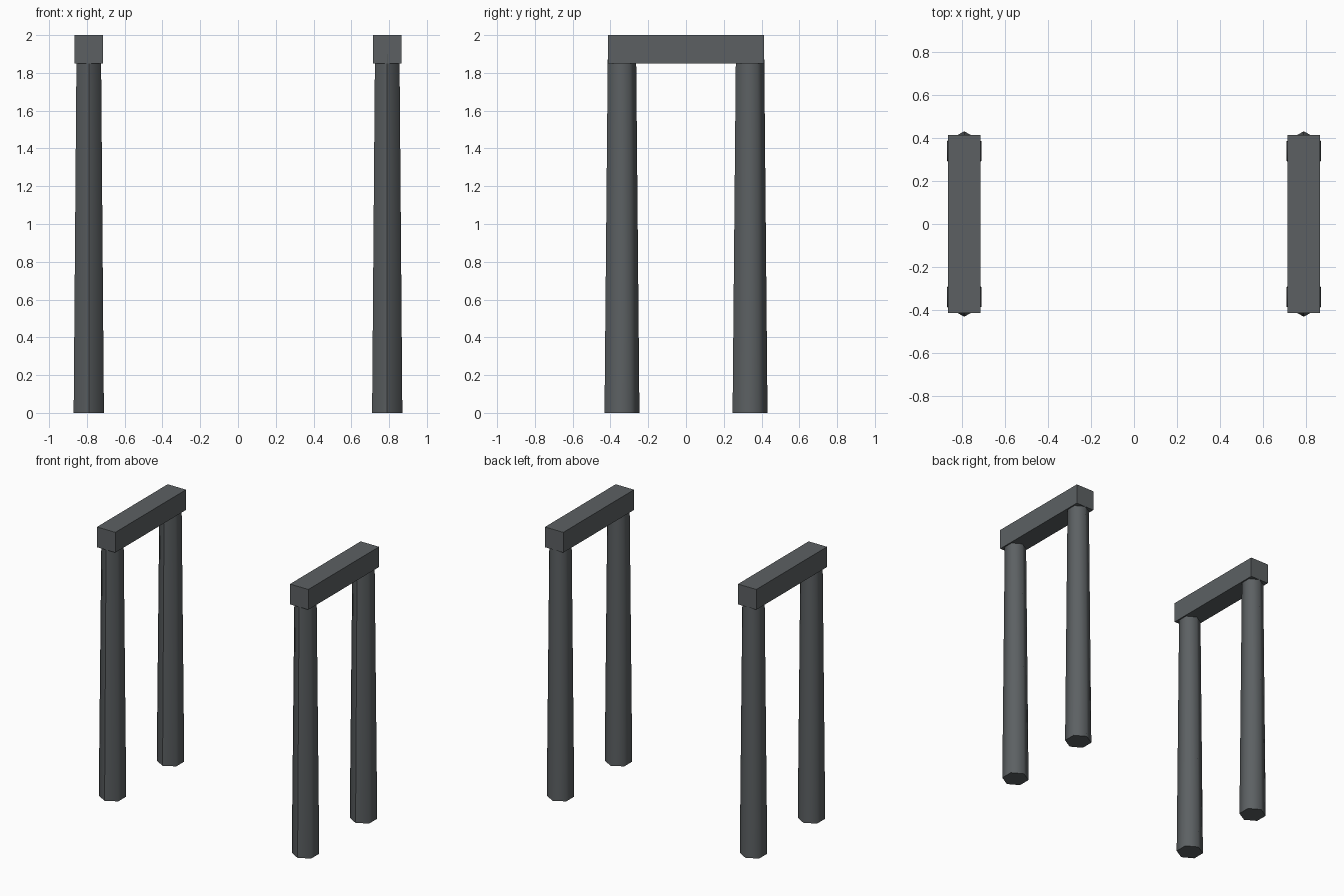
import bpy, bmesh, math
from mathutils import Matrix

if "Cube" in bpy.data.objects:
    bpy.data.objects.remove(bpy.data.objects["Cube"])

stone = bpy.data.materials.new("dark_grey_stone")
stone.diffuse_color = (0.107, 0.118, 0.124, 1)
stone.use_nodes = True
stone.node_tree.nodes["Principled BSDF"].inputs["Base Color"].default_value = stone.diffuse_color


def finish(name, bm, location):
    mesh = bpy.data.meshes.new(name)
    bm.to_mesh(mesh)
    bm.free()
    mesh.materials.append(stone)
    obj = bpy.data.objects.new(name, mesh)
    obj.location = location
    bpy.context.collection.objects.link(obj)


def post(name, x, y, height=1.9, r_base=0.0925, r_top=0.075):
    # Tapered hexagonal post with corners on the y axis
    bm = bmesh.new()
    bmesh.ops.create_cone(bm, cap_ends=True, segments=6, radius1=r_base,
                          radius2=r_top, depth=height,
                          matrix=Matrix.Translation((0, 0, height / 2)))
    # create_cone puts its first corner on the y axis; make sure of it
    if not any(abs(v.co.x) < 1e-4 for v in bm.verts):
        bmesh.ops.rotate(bm, verts=bm.verts, matrix=Matrix.Rotation(math.pi / 6, 3, 'Z'))
    # Smooth sides, flat ends, one hard seam along the front corner
    for f in bm.faces:
        f.smooth = abs(f.normal.z) < 0.5
    for e in bm.edges:
        cap = any(not f.smooth for f in e.link_faces)
        seam = all(abs(v.co.x) < 1e-4 and v.co.y < 0 for v in e.verts)
        e.smooth = not (cap or seam)
    finish(name, bm, (x, y, 0))


def lintel(name, x):
    # Square beam lying across a pair of posts
    bm = bmesh.new()
    bmesh.ops.create_cube(bm, size=1)
    bmesh.ops.scale(bm, vec=(0.15, 0.827, 0.15), verts=bm.verts)
    finish(name, bm, (x, 0, 1.925))


# Two matching frames, left and right
for side, x in (("left", -0.79), ("right", 0.79)):
    for end, y in (("front", -0.339), ("back", 0.339)):
        post(f"{side}_{end}_post", x, y)
    lintel(f"{side}_lintel", x)
